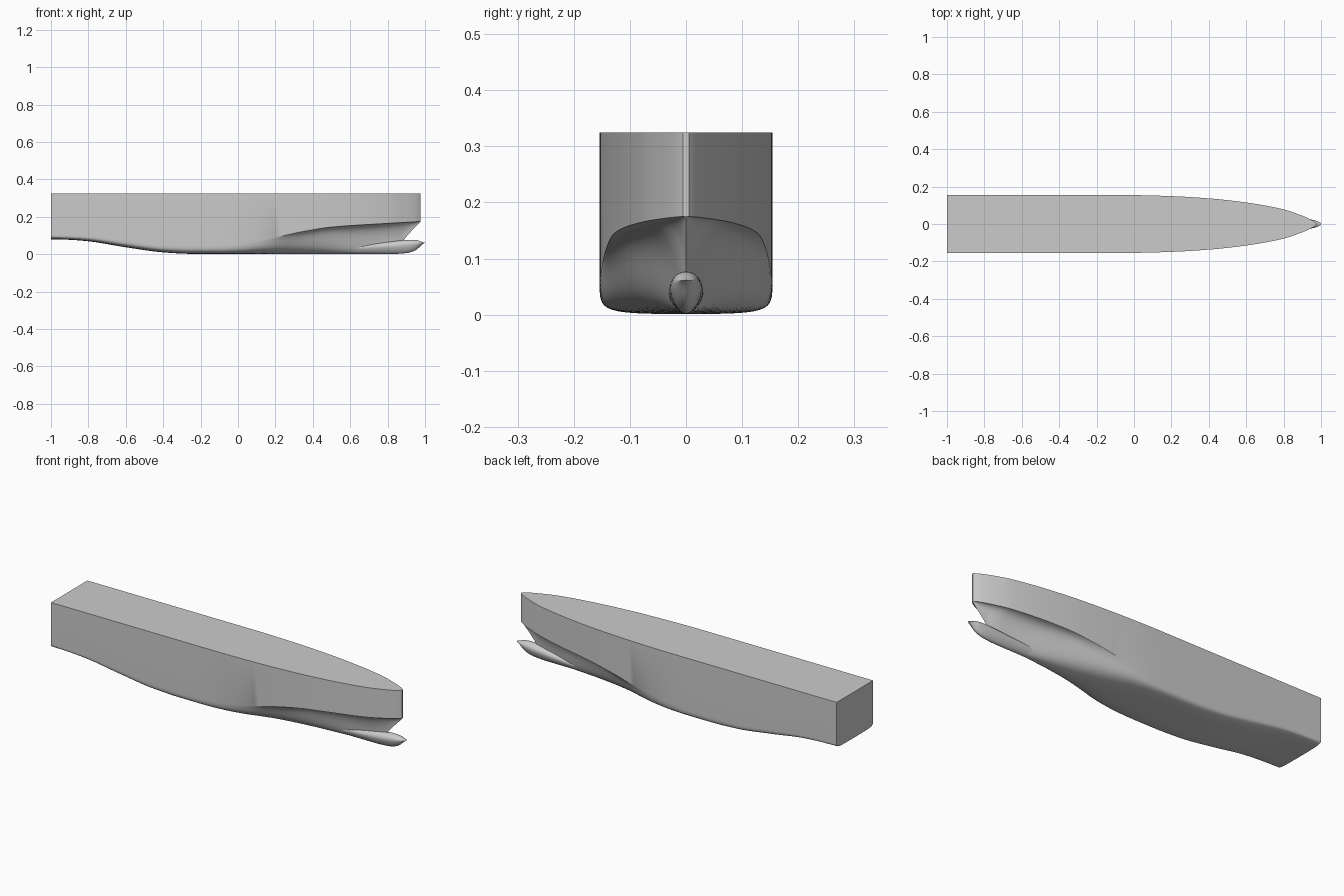
import bpy, bmesh, math

if "Cube" in bpy.data.objects:
    bpy.data.objects.remove(bpy.data.objects["Cube"])

grey = bpy.data.materials.new("hull grey")
grey.use_nodes = True
colour = (0.6, 0.6, 0.6, 1)
grey.diffuse_color = colour
grey.node_tree.nodes["Principled BSDF"].inputs["Base Color"].default_value = colour

DECK = 0.325


def curve(*pts):
    """Smooth function through (x, value) points."""
    n = len(pts)

    def slope(i):
        if i in (0, n - 1):
            a, b = (pts[0], pts[1]) if i == 0 else (pts[-2], pts[-1])
            return (b[1] - a[1]) / (b[0] - a[0])
        l = (pts[i][1] - pts[i-1][1]) / (pts[i][0] - pts[i-1][0])
        r = (pts[i+1][1] - pts[i][1]) / (pts[i+1][0] - pts[i][0])
        return 2 * l * r / (l + r) if l * r > 0 else 0

    def f(x):
        x = min(max(x, pts[0][0]), pts[-1][0])
        i = next(j for j in range(n - 1) if x <= pts[j+1][0])
        h = pts[i+1][0] - pts[i][0]
        t = (x - pts[i][0]) / h
        return ((2*t**3 - 3*t*t + 1) * pts[i][1] + (t**3 - 2*t*t + t) * h * slope(i)
                + (3*t*t - 2*t**3) * pts[i+1][1] + (t**3 - t*t) * h * slope(i+1))
    return f


def loft(name, rings, closed, angle):
    """Skin a row of equal cross-sections and cap both ends."""
    bm = bmesh.new()
    rows = [[bm.verts.new(p) for p in ring] for ring in rings]
    n = len(rows[0])
    for a, b in zip(rows, rows[1:]):
        for j in range(n if closed else n - 1):
            k = (j + 1) % n
            bm.faces.new((a[j], a[k], b[k], b[j]))
    bm.faces.new(rows[0])
    bm.faces.new(rows[-1])
    bmesh.ops.remove_doubles(bm, verts=bm.verts, dist=0.00005)
    bmesh.ops.recalc_face_normals(bm, faces=bm.faces)
    mesh = bpy.data.meshes.new(name)
    bm.to_mesh(mesh)
    bm.free()
    mesh.materials.append(grey)
    ob = bpy.data.objects.new(name, mesh)
    bpy.context.collection.objects.link(ob)
    bpy.ops.object.select_all(action='DESELECT')
    ob.select_set(True)
    bpy.context.view_layer.objects.active = ob
    bpy.ops.object.shade_smooth_by_angle(angle=math.radians(angle))
    return ob


# Hull lines along the length: deck half width, knuckle, keel, section fullness
half_width = curve((-1, .154), (0, .154), (.2, .149), (.4, .137), (.6, .115),
                   (.8, .078), (.9, .044), (.96, .016), (.975, .005))
knuckle = curve((-1, .105), (-.8, .098), (-.6, .075), (-.4, .052), (-.2, .05), (0, .056),
                (.2, .09), (.35, .122), (.5, .145), (.8, .165), (.975, .175))
keel = curve((-1, .08), (-.9, .077), (-.8, .069), (-.6, .037), (-.4, .01), (-.25, .002),
             (0, .001), (.82, .002), (.86, .03), (.89, .08), (.975, .174))
floor_width = curve((-1, .15), (-.2, .145), (0, .14), (.2, .13), (.4, .11),
                    (.6, .066), (.8, .015), (.88, .002), (.975, .001))
waist_width = curve((-1, .154), (-.1, .154), (.1, .144), (.3, .1), (.5, .05),
                    (.7, .012), (.88, .002), (.975, .001))
waist_rise = curve((-1, .05), (-.1, .05), (.1, .25), (.3, .7), (.5, .97), (.975, 1))

STEPS = 18


def hull_ring(x):
    w, k, z0 = half_width(x), knuckle(x), keel(x)
    k = max(k, z0 + .0005)
    p1, p2, rise = floor_width(x), waist_width(x), waist_rise(x)
    half = []
    for i in range(STEPS + 1):
        t = i / STEPS
        s = 1 - t
        y = 3*s*s*t * min(p1, w) + 3*s*t*t * min(p2, w) + t**3 * w
        z = z0 + (k - z0) * (3*s*t*t * rise + t**3)
        half.append((x, y, z))
    half.append((x, w, DECK))
    return [(x, -y, z) for x, y, z in reversed(half[1:])] + half


stations = [-1 + 1.8 * i / 60 for i in range(61)]
stations += [.8 + .175 * i / 20 for i in range(1, 21)]
loft("hull", [hull_ring(x) for x in stations], True, 28)

# Bulbous bow: a teardrop section, rounded above and narrow below
bulb_top = curve((.5, .04), (.7, .058), (.85, .072), (.92, .077), (.96, .076), (1, .062))
bulb_bottom = curve((.5, .002), (.82, .001), (.9, .006), (.95, .02), (1, .06))
bulb_width = curve((.5, .03), (.7, .031), (.88, .029), (.94, .025), (1, .02))


def bulb_ring(u):
    x = .5 + .5 * math.sin(u * math.pi / 2)
    nose = math.sqrt(max(0, 1 - max(0, (x - .93) / .07) ** 2))
    top, low = bulb_top(x), bulb_bottom(x)
    mid = low + (top - low) * .62
    ring = []
    for i in range(24):
        a = math.tau * i / 24
        c, s = math.cos(a), math.sin(a)
        y = bulb_width(x) * nose * c * (1 if s > 0 else 1 + .25 * s)
        z = mid + s * (top - mid if s > 0 else mid - low) * max(nose, .05)
        ring.append((x, y, z))
    return ring


loft("bulbous_bow", [bulb_ring(i / 30) for i in range(31)], True, 50)
